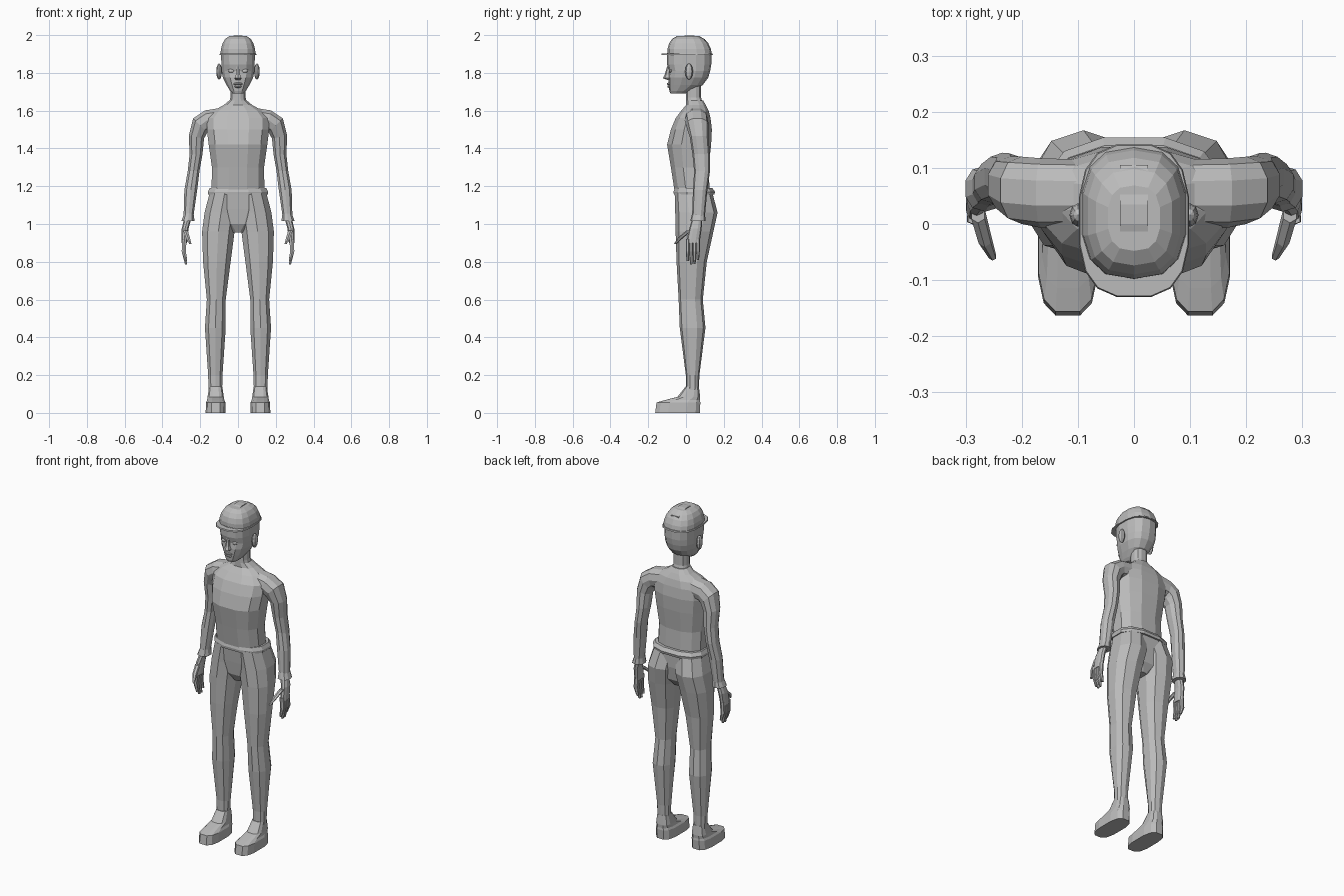
import bpy
import bmesh
from math import cos, sin, pi, radians, copysign
from mathutils import Matrix, Vector

cube = bpy.data.objects.get("Cube")
if cube:
    bpy.data.objects.remove(cube, do_unlink=True)

grey = bpy.data.materials.new("plain_grey")
grey.use_nodes = True
tone = (.5, .5, .5, 1)
grey.diffuse_color = tone
grey.node_tree.nodes["Principled BSDF"].inputs["Base Color"].default_value = tone

SIDES = (("left_", 1), ("right_", -1))


def finish(name, bm):
    """Turn a bmesh into a grey flat-shaded object."""
    bmesh.ops.recalc_face_normals(bm, faces=bm.faces)
    mesh = bpy.data.meshes.new(name)
    bm.to_mesh(mesh)
    bm.free()
    mesh.materials.append(grey)
    part = bpy.data.objects.new(name, mesh)
    bpy.context.collection.objects.link(part)


def skin(name, loops):
    """Join closed loops of points into a capped surface."""
    bm = bmesh.new()
    rings = [[bm.verts.new(point) for point in loop] for loop in loops]
    for low, high in zip(rings, rings[1:]):
        for i in range(len(low)):
            bm.faces.new((low[i - 1], low[i], high[i], high[i - 1]))
    bm.faces.new(rings[0])
    bm.faces.new(rings[-1])
    finish(name, bm)


def outline(sides, power):
    """Unit rounded-box outline with flat front, back and sides."""
    angles = [(i + .5) * 2 * pi / sides for i in range(sides)]
    curve = lambda value: copysign(abs(value) ** (2 / power), value)
    points = [(curve(cos(a)), curve(sin(a))) for a in angles]
    widest = max(u for u, v in points)
    deepest = max(v for u, v in points)
    return [(u / widest, v / deepest) for u, v in points]


def loft(name, rings, sides=10, power=2.3, side=1):
    """Skin rings of (x, y, z, half width, half depth, optional tilt)."""
    shape = outline(sides, power)
    loops = []
    for x, y, z, width, depth, *tilt in rings:
        angle = radians(sum(tilt))
        loops.append([(side * (x + u * width * cos(angle)), y + v * depth,
                       z + u * width * sin(angle)) for u, v in shape])
    skin(name, loops)


def centre(name, rows, sides=12, power=2.5):
    """Loft on the centre line from rows of (z, half width, front, back)."""
    rings = [(0, (front + back) / 2, z, width, (back - front) / 2)
             for z, width, front, back in rows]
    loft(name, rings, sides, power)


def pair(name, rings, **options):
    for prefix, side in SIDES:
        loft(prefix + name, rings, side=side, **options)


def blob(name, place, size):
    """Low-poly ellipsoid with the given half sizes."""
    bm = bmesh.new()
    bmesh.ops.create_uvsphere(
        bm, u_segments=8, v_segments=6, radius=1,
        matrix=Matrix.Translation(place) @ Matrix.Diagonal(size).to_4x4())
    finish(name, bm)


def blob_pair(name, place, size):
    for prefix, side in SIDES:
        blob(prefix + name, Vector((side * place[0], *place[1:])), Vector(size))


# Torso, neck, belt and pelvis
centre("torso", [
    (1.17, .14, -.06, .125), (1.3, .138, -.08, .12), (1.42, .155, -.1, .133),
    (1.5, .165, -.08, .137), (1.56, .165, -.055, .13), (1.6, .13, -.025, .12),
    (1.63, .075, 0, .105), (1.655, .045, 0, .09)])
centre("neck", [(1.63, .05, 0, .09), (1.67, .04, 0, .08), (1.75, .04, 0, .08)])
centre("belt", [(1.155, .158, -.064, .15), (1.17, .16, -.066, .154),
                (1.19, .15, -.06, .14)])
centre("pelvis", [(.955, .03, -.015, .09), (1, .1, -.04, .125),
                  (1.08, .155, -.05, .138), (1.165, .15, -.058, .14)])

# Legs with seat bulge
pair("leg", [
    (.07, .04, 1.165, .08, .1), (.09, .055, 1.06, .087, .112),
    (.104, .045, .96, .086, .1), (.112, .03, .8, .073, .08),
    (.115, .025, .6, .05, .064), (.12, .035, .45, .055, .068),
    (.12, .035, .2, .038, .036), (.12, .034, .12, .036, .034)])

# Feet with flat soles and sloping insteps
pair("foot", [
    (.118, -.045, 0, .053, .118), (.118, -.04, .055, .052, .116),
    (.118, -.02, .067, .046, .094), (.118, .015, .085, .043, .06),
    (.118, .033, .14, .035, .035)], sides=12, power=3)

# Arms, tilted outward over the shoulder, and sleeve cuffs
pair("arm", [
    (.09, .055, 1.56, .056, .06, 95), (.165, .055, 1.548, .054, .062, 80),
    (.2, .06, 1.522, .053, .06, 45), (.22, .07, 1.46, .041, .05, 10),
    (.222, .08, 1.37, .034, .046), (.235, .085, 1.28, .031, .042),
    (.25, .075, 1.18, .034, .038), (.262, .066, 1.04, .026, .034)])
pair("cuff", [(.26, .066, 1.055, .025, .034), (.265, .063, 1.015, .035, .041)])

# Hands
pair("palm", [(.266, .06, 1.03, .019, .026), (.28, .05, .975, .018, .033),
              (.284, .036, .9, .015, .036)])
for i, finger in enumerate(("index", "middle", "ring", "little")):
    y = .009 + .018 * i
    tip = .785 + .01 * abs(i - 1.4) ** 2
    pair(finger + "_finger", [(.284, y, .92, .012, .01), (.287, y, .855, .011, .01),
                              (.275, y, tip, .006, .006)], sides=6)
pair("thumb", [(.278, .018, .965, .012, .016), (.266, -.026, .93, .011, .015),
               (.252, -.058, .893, .006, .007)], sides=6)

# Head
centre("head", [
    (1.692, .03, -.083, 0), (1.705, .042, -.088, .03), (1.735, .06, -.092, .088),
    (1.775, .08, -.094, .118), (1.81, .087, -.09, .128), (1.845, .088, -.1, .134),
    (1.905, .09, -.1, .135)], sides=14)

# Face and ears
centre("nose", [(1.763, .012, -.1, -.08), (1.772, .018, -.122, -.08),
                (1.79, .011, -.113, -.08), (1.835, .007, -.1, -.085)], sides=6)
blob("upper_lip", (0, -.085, 1.742), (.026, .016, .008))
blob("lower_lip", (0, -.083, 1.728), (.022, .016, .008))
blob_pair("eye", (.036, -.08, 1.811), (.019, .011, .011))
blob_pair("ear", (.1, .016, 1.807), (.015, .021, .043))

# Cap dome, thinning toward the crown, with a flat brim
dome = []
for step in range(5):
    rise = step * pi / 10
    shrink = cos(rise) ** .6
    dome.append((0, .02 - .01 * sin(rise), 1.895 + .105 * sin(rise),
                 .093 * shrink, .118 * shrink))
loft("cap_crown", dome, sides=14, power=2.7)
centre("cap_brim", [(1.895, .098, -.13, .142), (1.903, .096, -.128, .14)],
       sides=16, power=2.8)

# Raised crest following the crown
crest = []
for step in range(6):
    y = -.07 + .035 * step
    top = 2 - 3.7 * (y - .02) ** 2
    crest.append([(x, y, top - drop) for x, drop in
                  ((-.025, .02), (-.025, 0), (.025, 0), (.025, .02))])
skin("cap_crest", crest)
